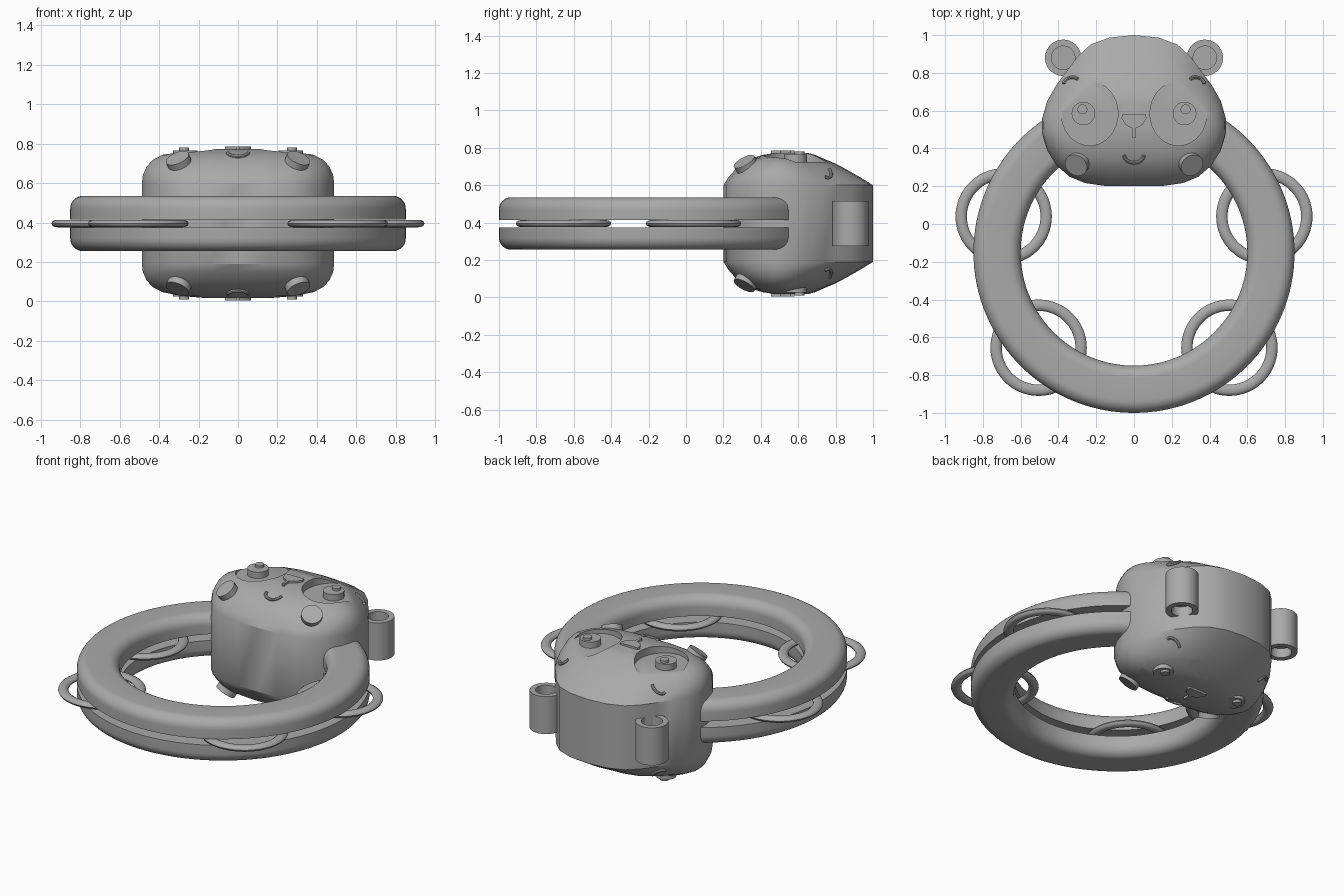
import bpy, bmesh, math
from mathutils import Vector, Matrix
from mathutils.bvhtree import BVHTree

if "Cube" in bpy.data.objects:
    bpy.data.objects.remove(bpy.data.objects["Cube"], do_unlink=True)

MID = 0.395  # height of the symmetry plane

grey = bpy.data.materials.new("plain grey")
grey.use_nodes = True
COLOR = (0.4, 0.4, 0.4, 1)
grey.diffuse_color = COLOR
grey.node_tree.nodes["Principled BSDF"].inputs["Base Color"].default_value = COLOR


def add_object(name, bm):
    bmesh.ops.recalc_face_normals(bm, faces=bm.faces[:])
    mesh = bpy.data.meshes.new(name)
    bm.to_mesh(mesh)
    mesh.materials.append(grey)
    obj = bpy.data.objects.new(name, mesh)
    bpy.context.collection.objects.link(obj)
    return obj


def smooth(obj, angle=35):
    bpy.ops.object.select_all(action='DESELECT')
    obj.select_set(True)
    bpy.context.view_layer.objects.active = obj
    bpy.ops.object.shade_smooth_by_angle(angle=math.radians(angle))


def reflect(bm, axis):
    """Add a mirrored copy across x = 0 or the middle plane."""
    new = bmesh.ops.duplicate(bm, geom=bm.verts[:] + bm.edges[:] + bm.faces[:])
    for v in new["geom"]:
        if isinstance(v, bmesh.types.BMVert):
            v.co[axis] = (2 * MID if axis == 2 else 0) - v.co[axis]


def finish(name, bm, axes=(0, 2)):
    for axis in axes:
        reflect(bm, axis)
    obj = add_object(name, bm)
    smooth(obj)
    return obj


def lathe(bm, profile, center, steps=96):
    """Spin a closed (radius, z) profile about a vertical axis."""
    loops = []
    for i in range(steps):
        a = 2 * math.pi * i / steps
        loops.append([bm.verts.new((center[0] + r * math.cos(a),
                                    center[1] + r * math.sin(a), z)) for r, z in profile])
    n = len(profile)
    for i in range(steps):
        p, q = loops[i], loops[(i + 1) % steps]
        for j in range(n):
            bm.faces.new((p[j], q[j], q[(j + 1) % n], p[(j + 1) % n]))


def disc(bm, center, radius, height, normal=(0, 0, 1), stretch=1, segments=40):
    turn = Vector(normal).to_track_quat('Z', 'Y').to_matrix().to_4x4()
    mat = Matrix.Translation(center) @ turn @ Matrix.Diagonal((1, stretch, 1, 1))
    bmesh.ops.create_cone(bm, cap_ends=True, segments=segments, radius1=radius,
                          radius2=radius, depth=height, matrix=mat)


def prism(bm, points, z0, z1):
    face = bm.faces.new([bm.verts.new((x, y, z0)) for x, y in points])
    new = bmesh.ops.extrude_face_region(bm, geom=[face])["geom"]
    bmesh.ops.translate(bm, vec=(0, 0, z1 - z0),
                        verts=[v for v in new if isinstance(v, bmesh.types.BMVert)])


def rod(bm, path, radius, sides=8):
    """Sweep a round section along a path lying over the face."""
    rings = []
    for i, p in enumerate(path):
        t = path[min(i + 1, len(path) - 1)] - path[max(i - 1, 0)]
        side = t.cross(Vector((0, 0, 1))).normalized()
        up = side.cross(t).normalized()
        rings.append([bm.verts.new(p + radius * (side * math.cos(k * math.tau / sides)
                                                 + up * math.sin(k * math.tau / sides)))
                      for k in range(sides)])
    for p, q in zip(rings, rings[1:]):
        for k in range(sides):
            bm.faces.new((p[k], p[(k + 1) % sides], q[(k + 1) % sides], q[k]))
    bm.faces.new(rings[0])
    bm.faces.new(rings[-1])


# Double hoop: flat on the inside, rounded on the outside
bm = bmesh.new()
profile = [(0.60, 0.415), (0.85, 0.415)]
for c, start in ((0.785, 0), (0.665, 90)):
    for k in range(9):
        a = math.radians(start + k * 11.25)
        profile.append((c + 0.065 * math.cos(a), 0.47 + 0.065 * math.sin(a)))
lathe(bm, profile, (0, -0.15), 128)
finish("hoop", bm, (2,))

# Four loose jingle rings
bm = bmesh.new()
section = [(0.225 + 0.03 * math.cos(k * math.tau / 12), MID + 0.019 * math.sin(k * math.tau / 12))
           for k in range(12)]
for center in ((0.69, 0.04), (0.505, -0.655)):
    lathe(bm, section, center, 64)
finish("jingle_rings", bm, (0,))

# Head: half outline, stacked into a domed top and mirrored below
outline = [(0, 0.2), (0.14, 0.2), (0.26, 0.217), (0.34, 0.25), (0.41, 0.31), (0.46, 0.39),
           (0.487, 0.48), (0.486, 0.56), (0.46, 0.65), (0.415, 0.73), (0.36, 0.805),
           (0.30, 0.885), (0.23, 0.95), (0.13, 0.987), (0, 1.0)]
outline += [(-x, y) for x, y in outline[-2:0:-1]]
# height, half width, front y, back y
levels = [(0.60, 0.487, 0.20, 1.00), (0.64, 0.482, 0.225, 0.935), (0.68, 0.465, 0.26, 0.865),
          (0.715, 0.435, 0.30, 0.80), (0.742, 0.385, 0.345, 0.735),
          (0.762, 0.29, 0.41, 0.69), (0.773, 0.16, 0.48, 0.65)]
levels = [(2 * MID - z, w, f, b) for z, w, f, b in reversed(levels)] + levels
bm = bmesh.new()
stack = [[bm.verts.new((x * w / 0.487, f + (y - 0.2) / 0.8 * (b - f), z)) for x, y in outline]
         for z, w, f, b in levels]
for low, high in zip(stack, stack[1:]):
    for k in range(len(outline)):
        j = (k + 1) % len(outline)
        bm.faces.new((low[k], low[j], high[j], high[k]))
bm.faces.new(stack[0])
bm.faces.new(stack[-1])
bmesh.ops.recalc_face_normals(bm, faces=bm.faces[:])
tree = BVHTree.FromBMesh(bm)
head = add_object("head", bm)


def on_face(x, y, lift=0.0):
    hit, normal, _, _ = tree.ray_cast(Vector((x, y, 2)), Vector((0, 0, -1)))
    return hit + normal * lift, normal


# Sunken eye patches cut into both faces
bm = bmesh.new()
disc(bm, (0.235, 0.585, 0.82), 0.15, 0.19, stretch=1.13, segments=64)
for axis in (0, 2):
    reflect(bm, axis)
cutter = add_object("eye_patch_cutter", bm)
cutter.hide_render = True
cut = head.modifiers.new("eye patches", 'BOOLEAN')
cut.operation = 'DIFFERENCE'
cut.solver = 'EXACT'
cut.object = cutter
bpy.context.view_layer.objects.active = head
bpy.ops.object.modifier_apply(modifier=cut.name)
bpy.data.objects.remove(cutter, do_unlink=True)
smooth(head, 32)

# Ears: cylinders with a recess in each end
bm = bmesh.new()
lathe(bm, [(0.062, 0.275), (0.096, 0.275), (0.096, 0.515), (0.062, 0.515)], (0.375, 0.88), 48)
disc(bm, (0.375, 0.88, MID), 0.064, 0.12)
finish("ears", bm, (0,))

# Eyes with raised highlights
bm = bmesh.new()
disc(bm, (0.268, 0.585, 0.742), 0.062, 0.046)
finish("eyes", bm)
bm = bmesh.new()
disc(bm, (0.273, 0.607, 0.767), 0.026, 0.026)
finish("eye_highlights", bm)

# Tilted cheek discs
bm = bmesh.new()
spot, normal = on_face(0.30, 0.322, 0.006)
disc(bm, spot, 0.062, 0.035, (0.35, -0.45, 0.82))
finish("cheeks", bm)

# Eyebrows and smile
bm = bmesh.new()
rod(bm, [on_face(0.325 + 0.045 * math.cos(a), 0.735 + 0.04 * math.sin(a), 0.004)[0]
         for a in [math.radians(10 + 12 * k) for k in range(11)]], 0.009)
finish("eyebrows", bm)
bm = bmesh.new()
rod(bm, [on_face(0.052 * math.cos(a), 0.365 + 0.038 * math.sin(a), 0.004)[0]
         for a in [math.radians(180 + 12 * k) for k in range(16)]], 0.009)
finish("smile", bm, (2,))

# Nose: rounded triangle with a short stem
bm = bmesh.new()
prism(bm, [(-0.062, 0.58), (-0.066, 0.56), (-0.045, 0.525), (-0.008, 0.505), (-0.008, 0.455),
           (0.008, 0.455), (0.008, 0.505), (0.045, 0.525), (0.066, 0.56), (0.062, 0.58)],
      0.74, 0.785)
finish("nose", bm, (2,))
